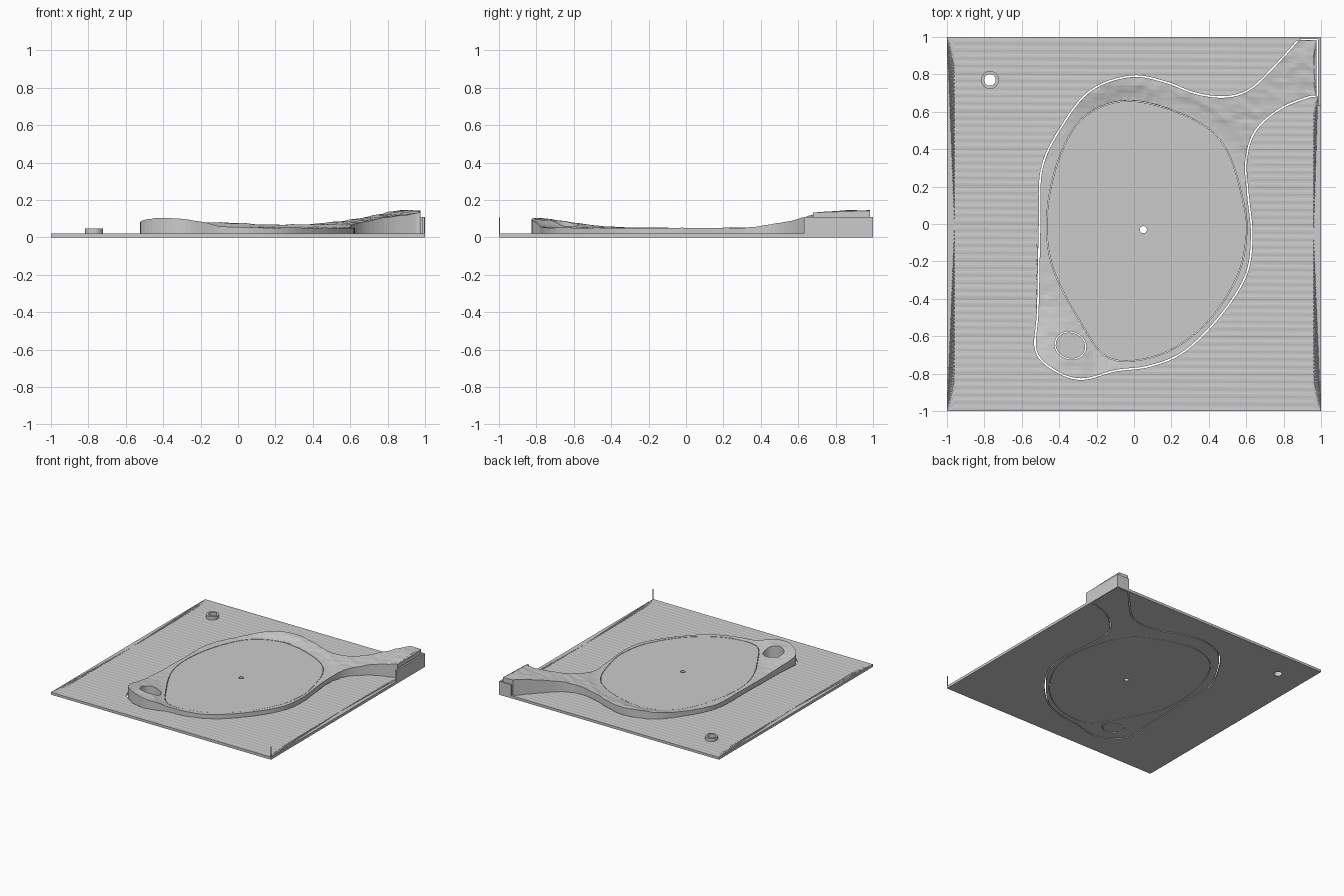
import bpy
import math
from mathutils import Vector, noise
from mathutils.geometry import delaunay_2d_cdt

default = bpy.data.objects.get("Cube")
if default:
    bpy.data.objects.remove(default)


def make_material(name, rgb):
    mat = bpy.data.materials.new(name)
    mat.use_nodes = True
    mat.diffuse_color = (*rgb, 1)
    mat.node_tree.nodes["Principled BSDF"].inputs["Base Color"].default_value = (*rgb, 1)
    return mat


grey = make_material("plain grey", (0.6, 0.6, 0.6))


def make_object(name, verts, faces):
    mesh = bpy.data.meshes.new(name)
    mesh.from_pydata(verts, [], faces)
    mesh.materials.append(grey)
    obj = bpy.data.objects.new(name, mesh)
    bpy.context.collection.objects.link(obj)
    return obj


def circle(cx, cy, radius, count=24, wobble=0.0):
    points = []
    for i in range(count):
        a = math.tau * i / count
        r = radius * (1 + wobble * math.sin(2 * a + 2.2))
        points.append(Vector((cx + r * math.cos(a), cy + r * math.sin(a))))
    return points


def spline(points, closed, steps=6):
    """Smooth curve through the control points."""
    pts = [Vector(p) for p in points]
    n = len(pts)
    get = (lambda i: pts[i % n]) if closed else (lambda i: pts[max(0, min(n - 1, i))])
    out = []
    for i in range(n if closed else n - 1):
        a, b, c, d = (get(i + k) for k in (-1, 0, 1, 2))
        for s in range(steps):
            t = s / steps
            out.append(0.5 * (2 * b + (c - a) * t + (2 * a - 5 * b + 4 * c - d) * t * t
                              + (3 * b - a - 3 * c + d) * t ** 3))
    return out if closed else out + [pts[-1]]


def offset(path, dist):
    """Shift a clockwise path outwards by dist."""
    n = len(path)
    out = []
    for i, p in enumerate(path):
        d = (path[(i + 1) % n] - path[i - 1]).normalized()
        out.append(p + Vector((-d.y, d.x)) * dist)
    return out


def inside(x, y, loop):
    hit = False
    q = loop[-1]
    for p in loop:
        if (p.y > y) != (q.y > y) and x < (q.x - p.x) * (y - p.y) / (q.y - p.y) + p.x:
            hit = not hit
        q = p
    return hit


def slab(name, outer, holes, height, grid=None, base=0.0):
    """Solid with outline, through holes and a height function for its top."""
    points, edges = [], []
    for loop in [outer] + holes:
        start, n = len(points), len(loop)
        points += loop
        edges += [(start + i, start + (i + 1) % n) for i in range(n)]
    if grid:
        dx, dy = grid
        for i in range(1, round(2 / dx)):
            for j in range(1, round(2 / dy)):
                p = Vector((-1 + i * dx, -1 + j * dy))
                if inside(p.x, p.y, outer) and not any(inside(p.x, p.y, h) for h in holes):
                    points.append(p)
    flat, _, tris, *_ = delaunay_2d_cdt(points, edges, [], 0, 1e-5)
    kept = []
    for tri in tris:
        c = sum((flat[i] for i in tri), Vector((0, 0))) / 3
        if inside(c.x, c.y, outer) and not any(inside(c.x, c.y, h) for h in holes):
            kept.append(tuple(tri))
    used = sorted({i for tri in kept for i in tri})
    index = {v: k for k, v in enumerate(used)}
    n = len(used)
    verts = [(flat[i].x, flat[i].y, height(flat[i].x, flat[i].y)) for i in used]
    verts += [(flat[i].x, flat[i].y, base) for i in used]
    top = [tuple(index[i] for i in tri) for tri in kept]
    directed = {(t[k], t[(k + 1) % 3]) for t in top for k in range(3)}
    walls = [(a + n, b + n, b, a) for a, b in directed if (b, a) not in directed]
    bottom = [tuple(i + n for i in reversed(t)) for t in top]
    return make_object(name, verts, top + bottom + walls)


def block(name, x0, x1, y0, y1, top):
    corners = [Vector(p) for p in ((x0, y0), (x1, y0), (x1, y1), (x0, y1))]
    return slab(name, corners, [], lambda x, y: top)


# Outlines: the shore runs clockwise from the raised corner and back to it
shore = spline([
    (.975, .68), (.94, .685), (.78, .62), (.645, .5), (.595, .34), (.605, .155),
    (.625, -.06), (.595, -.27), (.46, -.485), (.27, -.675), (.085, -.755),
    (-.1, -.78), (-.28, -.825), (-.42, -.78), (-.52, -.675), (-.51, -.46),
    (-.5, 0), (-.49, .29), (-.395, .5), (-.235, .705), (-.02, .785),
    (.165, .755), (.325, .695), (.485, .675), (.62, .715), (.75, .835),
    (.885, .985)], closed=False)
green = spline([
    (-.02, .66), (.3, .57), (.49, .41), (.59, .1), (.6, -.09), (.545, -.3),
    (.38, -.54), (.14, -.7), (-.13, -.72), (-.29, -.52), (-.44, -.22),
    (-.465, .07), (-.395, .37), (-.26, .58)], closed=True)
island = shore + [Vector((.975, .985))]
pit = circle(-.34, -.65, .08, wobble=.08)
post_hole = circle(-.77, .77, .031)
centre_hole = circle(.05, -.03, .019)


# Land rises away from the flat middle, towards two hills and the high corner
def land_height(x, y):
    p = Vector((x, y))
    away = min((p - g).length for g in green)
    rise = min(1, away / .09)
    south = .055 * math.exp(-((x + .42) ** 2 + (y + .85) ** 2) / .09)
    north = .028 * math.exp(-((x + .1) ** 2 + (y - .8) ** 2) / .12)
    corner = .11 * max(0, min(.84, (x + y - .9) / 1.05))
    rough = .005 * noise.noise(Vector((x * 16, y * 24, 0)))
    return .051 + rise * (max(south, north) + corner + rough)


def water_height(x, y):
    return .021 + .001 * math.sin(math.tau * y / .04 + x)


# Rippled plate with a cutout slightly larger than the land
cutout = offset(shore, .009)
cutout = [Vector((1.1, cutout[0].y))] + cutout + [Vector((.9, 1.1)), Vector((1.1, 1.1))]
square = [Vector(p) for p in ((-1, -1), (1, -1), (1, 1), (-1, 1))]
slab("water_plate", square, [cutout, post_hole], water_height, grid=(.04, .01))

# Land with its flat middle as a separate inlay
slab("land", island, [green, pit], land_height, grid=(.02, .02))
slab("flat_inlay", offset(green, -.003), [centre_hole], lambda x, y: .05)

# Pit closed only by a downward facing sheet
floor = circle(-.34, -.65, .074, wobble=.08)
make_object("pit_floor", [(p.x, p.y, .002) for p in floor],
            [tuple(reversed(range(len(floor))))])

# Collar around the corner hole
slab("hole_collar", circle(-.77, .77, .048), [post_hole], lambda x, y: .048, base=.01)

# Thin walls at the high corner and the thin spike at the front corner
block("side_wall", .985, 1, .63, 1, .11)
block("back_wall", .89, .985, .99, 1, .11)
block("corner_spike", .995, 1, -1, -.995, .105)
